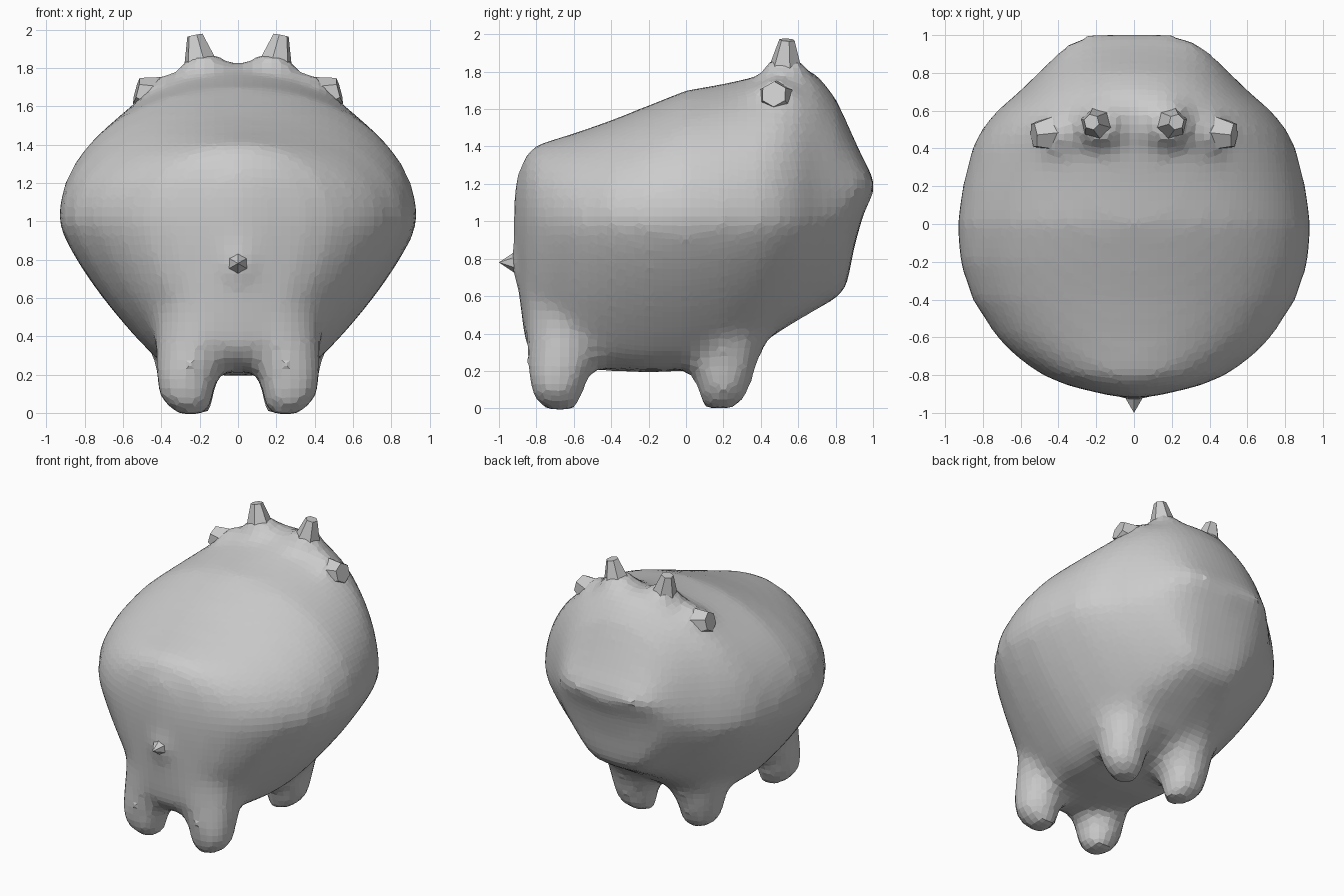
import bpy, bmesh, math
from mathutils import Vector

if "Cube" in bpy.data.objects:
    bpy.data.objects.remove(bpy.data.objects["Cube"])


def loft(bm, rings):
    """Skin a list of closed point rings and cap both ends."""
    loops = [[bm.verts.new(p) for p in ring] for ring in rings]
    n = len(loops[0])
    faces = []
    for a, b in zip(loops, loops[1:]):
        for i in range(n):
            j = (i + 1) % n
            faces.append(bm.faces.new((a[i], a[j], b[j], b[i])))
    faces.append(bm.faces.new(loops[0][::-1]))
    faces.append(bm.faces.new(loops[-1]))
    bmesh.ops.recalc_face_normals(bm, faces=faces)


def make_object(name, bm):
    mesh = bpy.data.meshes.new(name)
    bm.to_mesh(mesh)
    bm.free()
    ob = bpy.data.objects.new(name, mesh)
    bpy.context.collection.objects.link(ob)
    return ob


def body_ring(y, w, top, bottom, mid, n=48):
    """Round above the widest line, wedge-like below it with a flat belly."""
    pts = []
    for i in range(n):
        t = 2 * math.pi * i / n
        c, s = math.cos(t), math.sin(t)
        e = 2 / 2.05 if s > 0 else 2 / 1.27
        x = w * math.copysign(abs(c) ** e, c)
        h = top - mid if s > 0 else (mid - bottom) * 1.28
        z = mid + h * math.copysign(abs(s) ** e, s)
        pts.append((x, y, max(z, bottom + 0.05 * abs(x) / w)))
    return pts


def leg_ring(z, x, y, r, n=12):
    return [(x + r * math.cos(2 * math.pi * i / n),
             y + r * math.sin(2 * math.pi * i / n), z) for i in range(n)]


def add_stub(bm, base, tip, r1, r2, sides=6):
    """Low-poly tapered stub between two points."""
    a, b = Vector(base), Vector(tip)
    d = b - a
    verts = bmesh.ops.create_cone(bm, cap_ends=True, segments=sides, radius1=r1,
                                  radius2=r2, depth=d.length)["verts"]
    rot = d.to_track_quat('Z', 'Y').to_matrix().to_4x4()
    bmesh.ops.transform(bm, matrix=rot, verts=verts)
    bmesh.ops.translate(bm, vec=(a + b) / 2, verts=verts)


def spike(name, *args):
    bm = bmesh.new()
    add_stub(bm, *args)
    return make_object(name, bm)


# Body cross-sections from rump to snout: y, half width, top, bottom, widest z
sections = [
    (-0.92, 0.07, 1.15, 0.88, 1.0), (-0.90, 0.17, 1.25, 0.65, 1.0),
    (-0.86, 0.34, 1.35, 0.35, 1.0), (-0.80, 0.49, 1.41, 0.26, 1.0),
    (-0.70, 0.63, 1.44, 0.23, 1.0), (-0.60, 0.73, 1.47, 0.21, 1.0),
    (-0.40, 0.86, 1.54, 0.20, 1.0), (-0.20, 0.925, 1.62, 0.19, 1.0),
    (0.00, 0.94, 1.70, 0.20, 1.0), (0.20, 0.91, 1.735, 0.24, 1.0),
    (0.40, 0.86, 1.78, 0.34, 1.0), (0.50, 0.81, 1.82, 0.41, 1.0),
    (0.60, 0.73, 1.83, 0.47, 1.0), (0.70, 0.61, 1.79, 0.53, 1.02),
    (0.80, 0.51, 1.66, 0.58, 1.06), (0.86, 0.45, 1.53, 0.65, 1.10),
    (0.90, 0.41, 1.44, 0.86, 1.14), (0.95, 0.36, 1.33, 1.04, 1.17),
    (1.005, 0.27, 1.23, 1.15, 1.19)]
bm = bmesh.new()
loft(bm, [body_ring(*s) for s in sections])

# Four stubby legs flaring into the belly: z, x, y, radius from the foot up
rear_leg = [(-0.01, 0.24, -0.67, 0.09), (0.07, 0.27, -0.69, 0.145),
            (0.18, 0.27, -0.685, 0.165), (0.3, 0.23, -0.65, 0.205),
            (0.45, 0.19, -0.61, 0.25), (0.8, 0.13, -0.62, 0.26)]
front_leg = [(0.0, 0.23, 0.18, 0.09), (0.07, 0.26, 0.2, 0.14),
             (0.18, 0.265, 0.2, 0.165), (0.3, 0.24, 0.2, 0.21),
             (0.42, 0.22, 0.2, 0.26), (0.6, 0.22, 0.22, 0.3)]
for side in (-1, 1):
    for leg in (rear_leg, front_leg):
        loft(bm, [leg_ring(z, side * x, y, r) for z, x, y, r in leg])
    # Swellings where horns and ears grow out of the head
    add_stub(bm, (side * 0.16, 0.53, 1.66), (side * 0.195, 0.53, 1.87), 0.17, 0.10, 12)
    add_stub(bm, (side * 0.28, 0.48, 1.60), (side * 0.47, 0.48, 1.675), 0.17, 0.105, 12)
# Swelling under the tail
add_stub(bm, (0, -0.82, 0.78), (0, -0.94, 0.78), 0.14, 0.06, 12)

# Fuse everything into one faceted skin
body = make_object("body_with_legs", bm)
fuse = body.modifiers.new("fuse", 'REMESH')
fuse.mode = 'VOXEL'
fuse.voxel_size = 0.05
fuse.use_smooth_shade = False
soften = body.modifiers.new("soften", 'SMOOTH')
soften.factor = 0.5
soften.iterations = 7

# Horn and ear tips in mirrored pairs
for side, label in ((-1, "left"), (1, "right")):
    spike(label + "_horn", (side * 0.19, 0.53, 1.79),
          (side * 0.225, 0.54, 1.97), 0.10, 0.042)
    spike(label + "_ear", (side * 0.34, 0.49, 1.63),
          (side * 0.53, 0.47, 1.68), 0.13, 0.07)

# Pointed tail stub
spike("tail", (0, -0.88, 0.78), (0, -1.0, 0.78), 0.08, 0.0)
